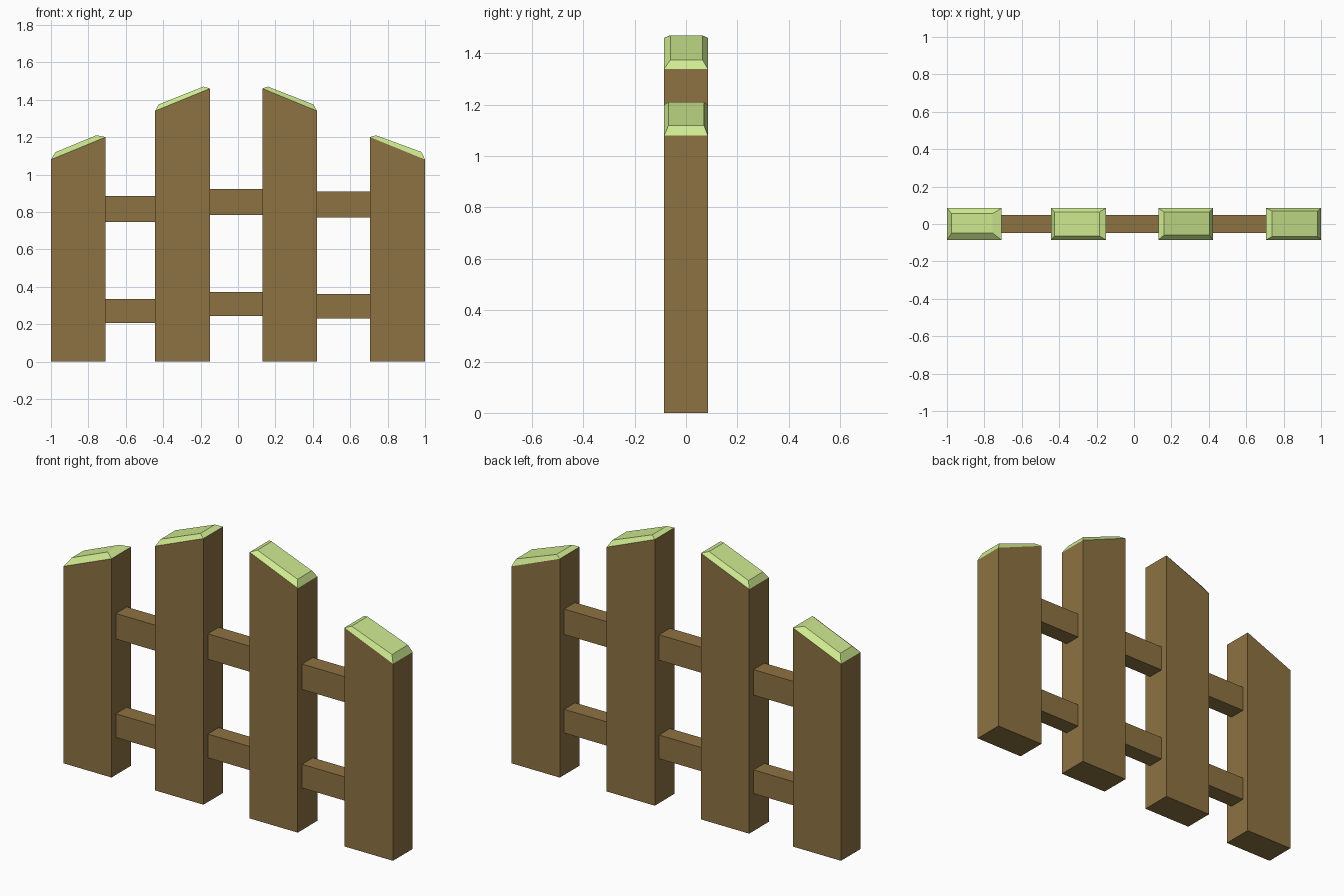
import bpy

if "Cube" in bpy.data.objects:
    bpy.data.objects.remove(bpy.data.objects["Cube"])


def material(name, color):
    m = bpy.data.materials.new(name)
    m.diffuse_color = color
    m.use_nodes = True
    m.node_tree.nodes["Principled BSDF"].inputs["Base Color"].default_value = m.diffuse_color
    return m


wood = material("wood", (0.27, 0.17, 0.055, 1))
green = material("pale_green", (0.62, 0.82, 0.28, 1))


def ring(x0, x1, z0, z1, y0, y1):
    """Four corners of a rectangle whose height runs from z0 (left) to z1 (right)."""
    return [(x0, y0, z0), (x1, y0, z1), (x1, y1, z1), (x0, y1, z0)]


def block(name, bottom, top, mat):
    """Closed six-sided solid between two rings."""
    faces = [(3, 2, 1, 0), (4, 5, 6, 7)]
    faces += [(i, (i + 1) % 4, (i + 1) % 4 + 4, i + 4) for i in range(4)]
    mesh = bpy.data.meshes.new(name)
    mesh.from_pydata(bottom + top, [], faces)
    mesh.materials.append(mat)
    obj = bpy.data.objects.new(name, mesh)
    bpy.context.collection.objects.link(obj)


D = 0.085   # half depth of the posts
R = 0.047   # half depth of the rails

# Posts: left x, right x, shoulder heights, then the inset top of the cap
posts = [
    (-1.0, -0.708, 1.08, 1.20, -0.975, -0.757, 1.12, 1.21, -0.048, 0.055),
    (-0.443, -0.15, 1.34, 1.46, -0.424, -0.185, 1.375, 1.47, -0.063, 0.064),
    (0.13, 0.422, 1.46, 1.34, 0.16, 0.403, 1.47, 1.375, -0.06, 0.064),
    (0.706, 1.0, 1.20, 1.08, 0.737, 0.982, 1.21, 1.12, -0.068, 0.07),
]
for i, (x0, x1, z0, z1, cx0, cx1, cz0, cz1, cy0, cy1) in enumerate(posts, 1):
    shoulder = ring(x0, x1, z0, z1, -D, D)
    block(f"post_{i}", ring(x0, x1, 0, 0, -D, D), shoulder, wood)
    block(f"post_cap_{i}", shoulder, ring(cx0, cx1, cz0, cz1, cy0, cy1), green)

# Rails: a lower and an upper one bridging each gap
for i, z in enumerate((0.205, 0.243, 0.23)):
    x0, x1 = posts[i][1], posts[i + 1][0]
    for level, base, height in (("lower", z, 0.13), ("upper", z + 0.54, 0.14)):
        block(f"{level}_rail_{i + 1}", ring(x0, x1, base, base, -R, R),
              ring(x0, x1, base + height, base + height, -R, R), wood)
